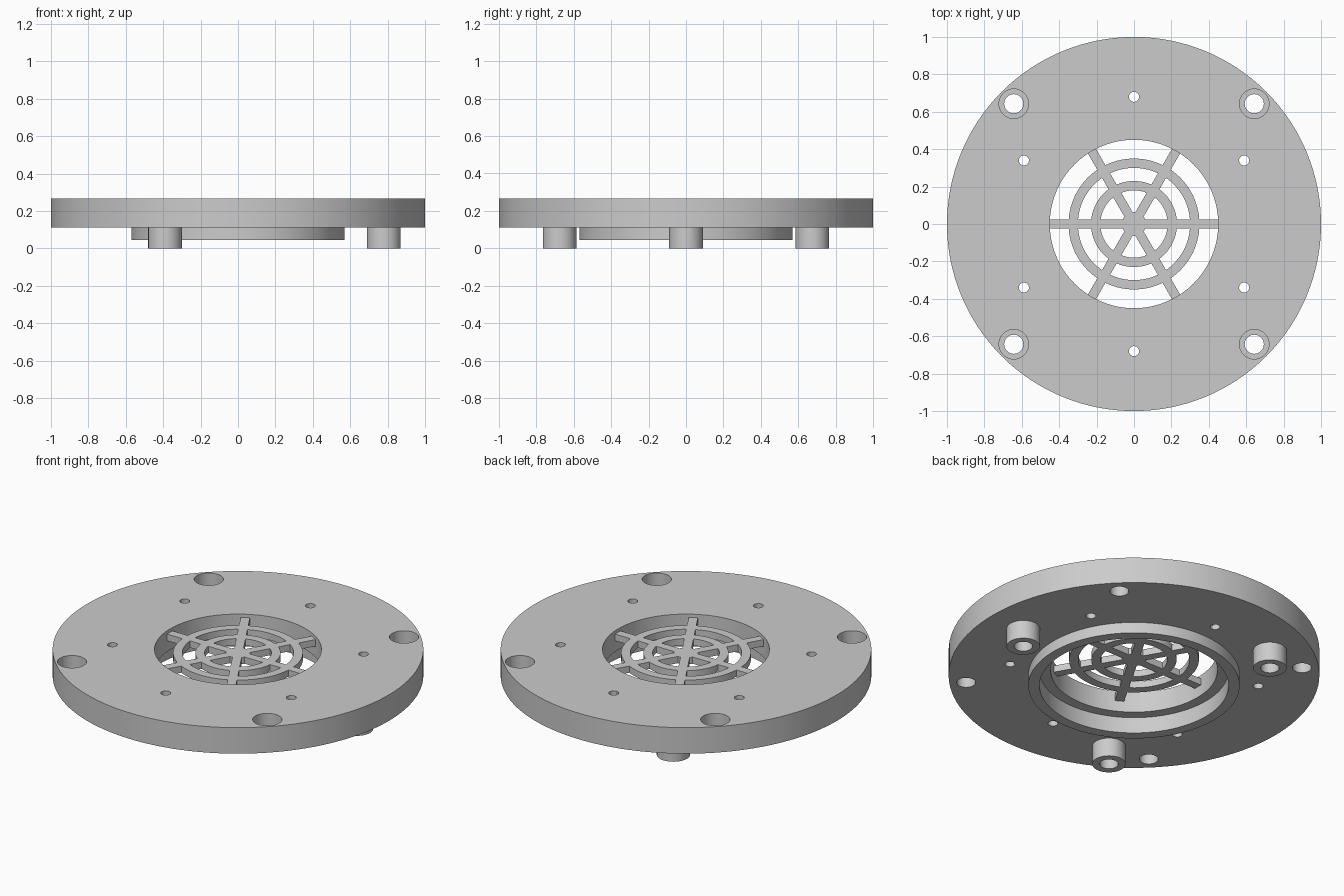
import bpy, bmesh
from math import sin, cos, pi, radians
from mathutils import Matrix

if "Cube" in bpy.data.objects:
    bpy.data.objects.remove(bpy.data.objects["Cube"])


def make(name, bm):
    bmesh.ops.recalc_face_normals(bm, faces=bm.faces)
    me = bpy.data.meshes.new(name)
    bm.to_mesh(me)
    bm.free()
    ob = bpy.data.objects.new(name, me)
    bpy.context.collection.objects.link(ob)
    return ob


def lathe(name, profile, seg=128):
    """Revolve a closed (radius, z) profile into a ring."""
    bm = bmesh.new()
    rows = [[bm.verts.new((r * cos(2 * pi * i / seg), r * sin(2 * pi * i / seg), z))
             for r, z in profile] for i in range(seg)]
    n = len(profile)
    for i in range(seg):
        a, b = rows[i], rows[(i + 1) % seg]
        for j in range(n):
            k = (j + 1) % n
            bm.faces.new((a[j], b[j], b[k], a[k]))
    return make(name, bm)


def ring(name, r0, r1, z0, z1, seg=96):
    return lathe(name, [(r0, z0), (r1, z0), (r1, z1), (r0, z1)], seg)


def cylinder(name, x, y, r, z0, z1, seg=40):
    bm = bmesh.new()
    bmesh.ops.create_cone(bm, cap_ends=True, segments=seg, radius1=r, radius2=r,
                          depth=z1 - z0,
                          matrix=Matrix.Translation((x, y, (z0 + z1) / 2)))
    return make(name, bm)


def combine(target, parts, operation):
    """Boolean the parts into the target, then discard them."""
    bpy.context.view_layer.objects.active = target
    for part in parts:
        part.hide_render = True
        mod = target.modifiers.new("bool", 'BOOLEAN')
        mod.operation = operation
        mod.solver = 'EXACT'
        mod.object = part
        bpy.ops.object.modifier_apply(modifier=mod.name)
        bpy.data.objects.remove(part)


def polar(r, deg):
    return r * cos(radians(deg)), r * sin(radians(deg))


# Round plate with a central opening and a stepped collar underneath
plate = lathe("round_plate", [(0.45, 0.265), (1.0, 0.265), (1.0, 0.11), (0.57, 0.11),
                              (0.57, 0.045), (0.51, 0.045), (0.51, 0.14), (0.45, 0.14)])

# Three bosses under the plate
boss_spots = [polar(0.78, a) for a in (0, 120, 240)]
combine(plate, [cylinder("boss", x, y, 0.09, 0, 0.2) for x, y in boss_spots], 'UNION')

# Blind boss holes, six small through holes, four counterbored corner holes
cutters = [cylinder("boss_hole", x, y, 0.05, -0.1, 0.13) for x, y in boss_spots]
cutters += [cylinder("small_hole", *polar(0.68, 30 + 60 * i), 0.027, 0, 0.4, 24)
            for i in range(6)]
for x in (-0.643, 0.643):
    for y in (-0.643, 0.643):
        cutters.append(cylinder("screw_hole", x, y, 0.051, 0, 0.4))
        cutters.append(cylinder("counterbore", x, y, 0.079, 0.185, 0.4))
combine(plate, cutters, 'DIFFERENCE')

# Grille: hub, two rings and three crossing bars
Z0, Z1 = 0.205, 0.245
grille = cylinder("grille", 0, 0, 0.065, Z0, Z1, 48)
bars = []
for i in range(3):
    bm = bmesh.new()
    bmesh.ops.create_cube(bm, size=1, matrix=Matrix.Translation((0, 0, (Z0 + Z1) / 2))
                          @ Matrix.Rotation(i * pi / 3, 4, 'Z')
                          @ Matrix.Diagonal((0.904, 0.05, Z1 - Z0, 1)))
    bars.append(make("grille_bar", bm))
rings = [ring("grille_ring", r, r + 0.05, Z0, Z1) for r in (0.18, 0.3)]
combine(grille, bars + rings, 'UNION')

# Smooth round walls, crisp edges
for ob in (plate, grille):
    bpy.ops.object.select_all(action='DESELECT')
    ob.select_set(True)
    bpy.context.view_layer.objects.active = ob
    bpy.ops.object.shade_smooth_by_angle(angle=radians(30))
